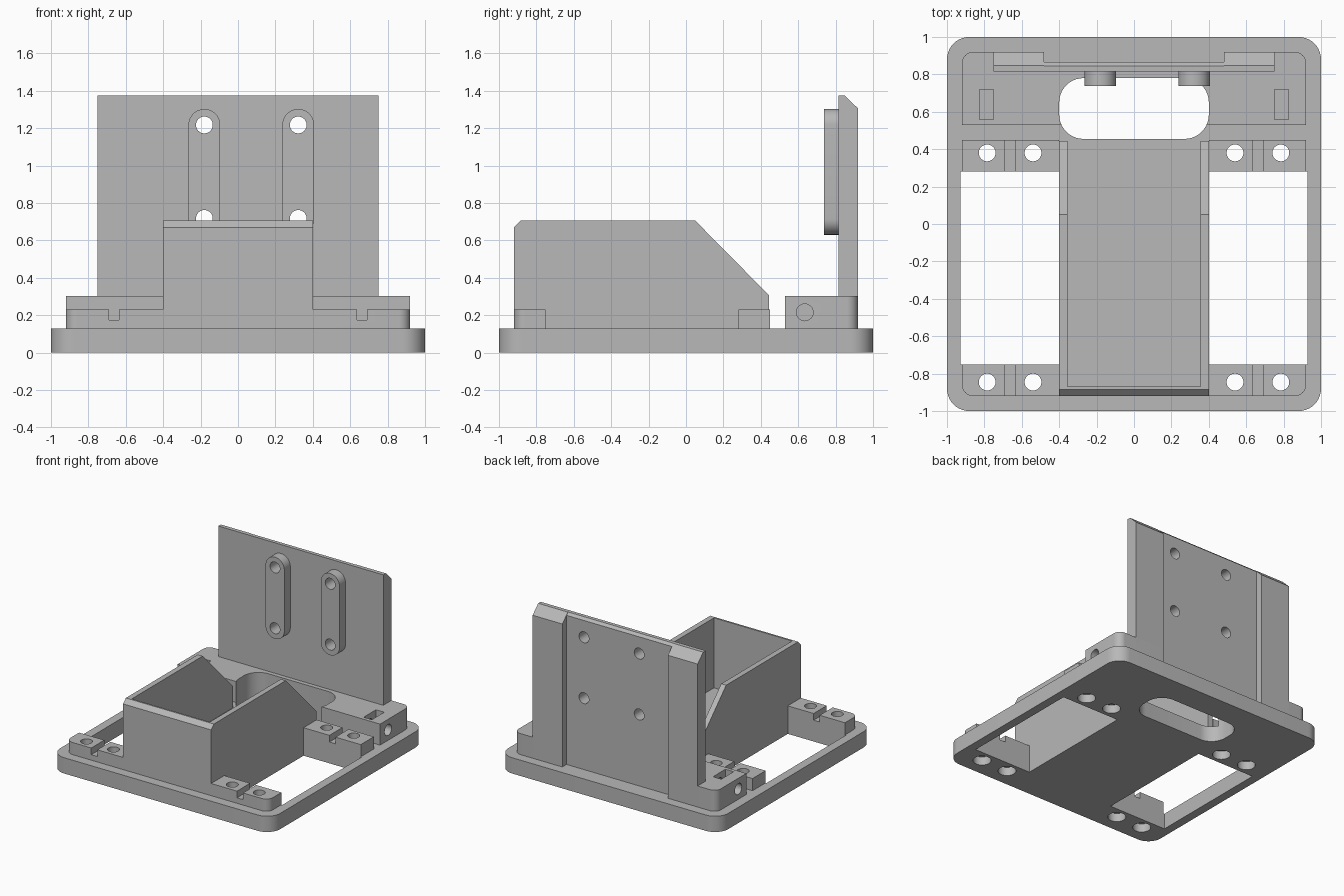
import bpy, bmesh
from math import sin, cos, pi, radians

if "Cube" in bpy.data.objects:
    bpy.data.objects.remove(bpy.data.objects["Cube"], do_unlink=True)

GREY = (0.48, 0.48, 0.48, 1)
grey = bpy.data.materials.new("plain grey")
grey.use_nodes = True
grey.diffuse_color = GREY
grey.node_tree.nodes["Principled BSDF"].inputs["Base Color"].default_value = GREY

parts = []


def prism(name, outline, low, high, axis="z", keep=True):
    """Extrude a 2D outline between two positions along an axis."""
    place = {"x": lambda a, b, t: (t, a, b),
             "y": lambda a, b, t: (a, t, b),
             "z": lambda a, b, t: (a, b, t)}[axis]
    bm = bmesh.new()
    rings = [[bm.verts.new(place(a, b, t)) for a, b in outline] for t in (low, high)]
    count = len(outline)
    for ring in rings:
        bm.faces.new(ring)
    for i in range(count):
        j = (i + 1) % count
        bm.faces.new((rings[0][i], rings[0][j], rings[1][j], rings[1][i]))
    bmesh.ops.recalc_face_normals(bm, faces=bm.faces)
    mesh = bpy.data.meshes.new(name)
    bm.to_mesh(mesh)
    bm.free()
    mesh.materials.append(grey)
    obj = bpy.data.objects.new(name, mesh)
    bpy.context.collection.objects.link(obj)
    if keep:
        parts.append(obj)
    return obj


def rounded(x0, x1, y0, y1, radii=(0, 0, 0, 0), steps=10):
    """Rectangle; radii go round from the low corner counterclockwise."""
    points = []
    corners = ((x0, y0, 1, 1), (x1, y0, -1, 1), (x1, y1, -1, -1), (x0, y1, 1, -1))
    for k, ((x, y, sx, sy), r) in enumerate(zip(corners, radii)):
        if not r:
            points.append((x, y))
            continue
        for i in range(steps + 1):
            a = pi + (k + i / steps) * pi / 2
            points.append((x + sx * r + r * cos(a), y + sy * r + r * sin(a)))
    return points


def circle(x, y, r, count=32):
    return [(x + r * cos(2 * pi * i / count), y + r * sin(2 * pi * i / count))
            for i in range(count)]


def flip(outline, side):
    return [(side * x, y) for x, y in outline]


def cut(obj, outline, low, high, axis="z"):
    """Subtract an extruded outline from a part."""
    cutter = prism("cutter", outline, low, high, axis, keep=False)
    cutter.hide_render = True
    mod = obj.modifiers.new("cut", "BOOLEAN")
    mod.operation, mod.solver, mod.object = "DIFFERENCE", "EXACT", cutter
    bpy.ops.object.select_all(action="DESELECT")
    obj.select_set(True)
    bpy.context.view_layer.objects.active = obj
    bpy.ops.object.modifier_apply(modifier=mod.name)
    bpy.data.objects.remove(cutter, do_unlink=True)


BASE_TOP = 0.13
HOLE = 0.045
cable_slot = rounded(-0.4, 0.4, 0.455, 0.78, [0.13] * 4)

# Base frame with side windows and cable slot
base = prism("base_frame", rounded(-1, 1, -1, 1, [0.12] * 4), 0, BASE_TOP)
cut(base, cable_slot, -1, 1)
for side in (-1, 1):
    cut(base, flip(rounded(0.4, 0.928, -0.75, 0.28), side), -1, 1)

# Screw blocks with grooves and counterbored holes
for side, hand in ((-1, "right"), (1, "left")):
    for end, y0, y1, hole_y, r in (("front", -0.92, -0.75, -0.845, 0.06),
                                   ("rear", 0.28, 0.45, 0.38, 0)):
        outline = flip(rounded(0.4, 0.92, y0, y1, (0, r, 0, 0)), side)
        block = prism(f"{end}_{hand}_screw_block", outline, BASE_TOP, 0.23)
        cut(block, flip(rounded(0.635, 0.69, y0 - 0.1, y1 + 0.1), side), 0.175, 0.4)
        for x in (0.54, 0.785):
            cut(block, circle(side * x, hole_y, HOLE), 0, 1)
            cut(base, circle(side * x, hole_y, HOLE), -1, 1)
            cut(base, circle(side * x, hole_y, 0.068), -1, 0.07)

# Open holder box: two sloped sides and a chamfered front
side_profile = [(-0.92, BASE_TOP), (0.445, BASE_TOP), (0.445, 0.305), (0.05, 0.705),
                (-0.885, 0.705), (-0.92, 0.67)]
holder = prism("holder_box", side_profile, -0.4, 0.4, "x")
cut(holder, rounded(-0.355, 0.355, -0.87, 1), 0, 1)

# Rear foot with nut pockets and side screw holes
foot = prism("rear_foot", rounded(-0.92, 0.92, 0.53, 0.92, (0, 0, 0.06, 0.06)),
             BASE_TOP, 0.303)
cut(foot, cable_slot, -1, 1)
cut(foot, rounded(-0.48, 0.48, 0.865, 1), -1, 1)
for side in (-1, 1):
    cut(foot, flip(rounded(0.75, 0.825, 0.56, 0.72), side), 0.15, 1)
    cut(foot, circle(0.635, 0.215, HOLE), *sorted((side * 0.6, side * 1.1)), "x")

# Upright back plate
plate = prism("back_plate", [(0.815, BASE_TOP), (0.865, BASE_TOP), (0.865, 1.355),
                             (0.845, 1.375), (0.815, 1.375)], -0.48, 0.48, "x")

# Thick ribs at both edges of the plate
for side, hand in ((-1, "right"), (1, "left")):
    prism(f"{hand}_plate_rib", [(0.815, BASE_TOP), (0.92, BASE_TOP), (0.92, 1.305),
                                (0.848, 1.375), (0.815, 1.375)],
          *sorted((side * 0.48, side * 0.75)), "x")

# Mounting bars on the plate, drilled right through
for x, hand in ((-0.18, "right"), (0.322, "left")):
    bar = prism(f"{hand}_mounting_bar",
                rounded(x - 0.085, x + 0.085, 0.63, 1.302, [0.0849] * 4),
                0.737, 0.815, "y")
    for z in (0.717, 1.217):
        for part in (bar, plate):
            cut(part, circle(x, z, HOLE), 0.5, 1.1, "y")

# Smooth the round walls, keep every real edge sharp
bpy.ops.object.select_all(action="DESELECT")
for obj in parts:
    obj.select_set(True)
bpy.context.view_layer.objects.active = base
bpy.ops.object.shade_smooth_by_angle(angle=radians(30))
